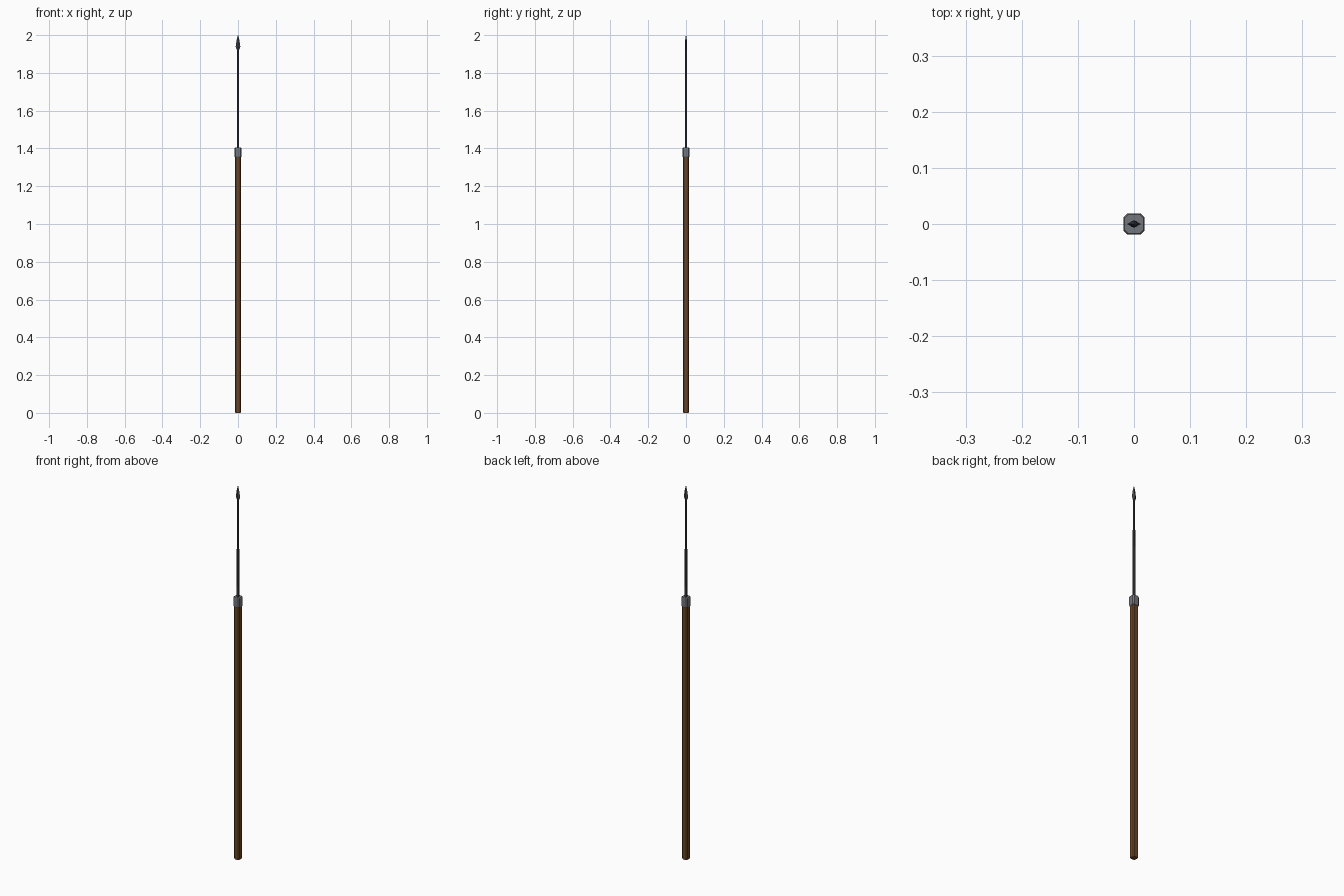
import bpy
import bmesh

cube = bpy.data.objects.get("Cube")
if cube:
    bpy.data.objects.remove(cube)


def material(name, rgb):
    mat = bpy.data.materials.new(name)
    mat.use_nodes = True
    mat.diffuse_color = (*rgb, 1)
    node = next(n for n in mat.node_tree.nodes if n.type == "BSDF_PRINCIPLED")
    node.inputs["Base Color"].default_value = (*rgb, 1)
    return mat


def octagon(half, cut):
    """Square outline with cut corners, counter-clockwise."""
    c = half - cut
    return [(half, -c), (half, c), (c, half), (-c, half),
            (-half, c), (-half, -c), (-c, -half), (c, -half)]


def diamond(rx, ry):
    return [(rx, 0), (0, ry), (-rx, 0), (0, -ry)]


def loft(name, mat, sections):
    """Skin a stack of (height, outline) sections and cap both ends."""
    bm = bmesh.new()
    rings = [[bm.verts.new((x, y, z)) for x, y in outline] for z, outline in sections]
    for low, high in zip(rings, rings[1:]):
        for i in range(len(low)):
            j = (i + 1) % len(low)
            bm.faces.new((low[i], low[j], high[j], high[i]))
    bm.faces.new(rings[0][::-1])
    bm.faces.new(rings[-1])
    mesh = bpy.data.meshes.new(name)
    bm.to_mesh(mesh)
    bm.free()
    mesh.materials.append(mat)
    obj = bpy.data.objects.new(name, mesh)
    bpy.context.collection.objects.link(obj)
    return obj


wood = material("warm brown wood", (0.15, 0.062, 0.018))
iron = material("collar iron", (0.17, 0.18, 0.20))
steel = material("dark steel", (0.06, 0.06, 0.07))

# Wooden pole with eased edges
loft("wooden_shaft", wood, [
    (0, octagon(0.014, 0.005)),
    (0.003, octagon(0.0155, 0.0055)),
    (1.37, octagon(0.0155, 0.0055)),
])

# Iron collar, lightly chamfered at both ends
loft("collar", iron, [
    (1.353, octagon(0.0165, 0.006)),
    (1.357, octagon(0.0188, 0.0065)),
    (1.4, octagon(0.0188, 0.0065)),
    (1.405, octagon(0.0165, 0.006)),
])

# Long slim shank
loft("shank", steel, [
    (1.40, octagon(0.0055, 0.0018)),
    (1.94, octagon(0.0045, 0.0014)),
])

# Flattened diamond spear point
loft("spear_point", steel, [
    (1.925, diamond(0.0075, 0.0055)),
    (1.938, diamond(0.0125, 0.0065)),
    (1.97, diamond(0.008, 0.005)),
    (2.0, diamond(0.0005, 0.0005)),
])
